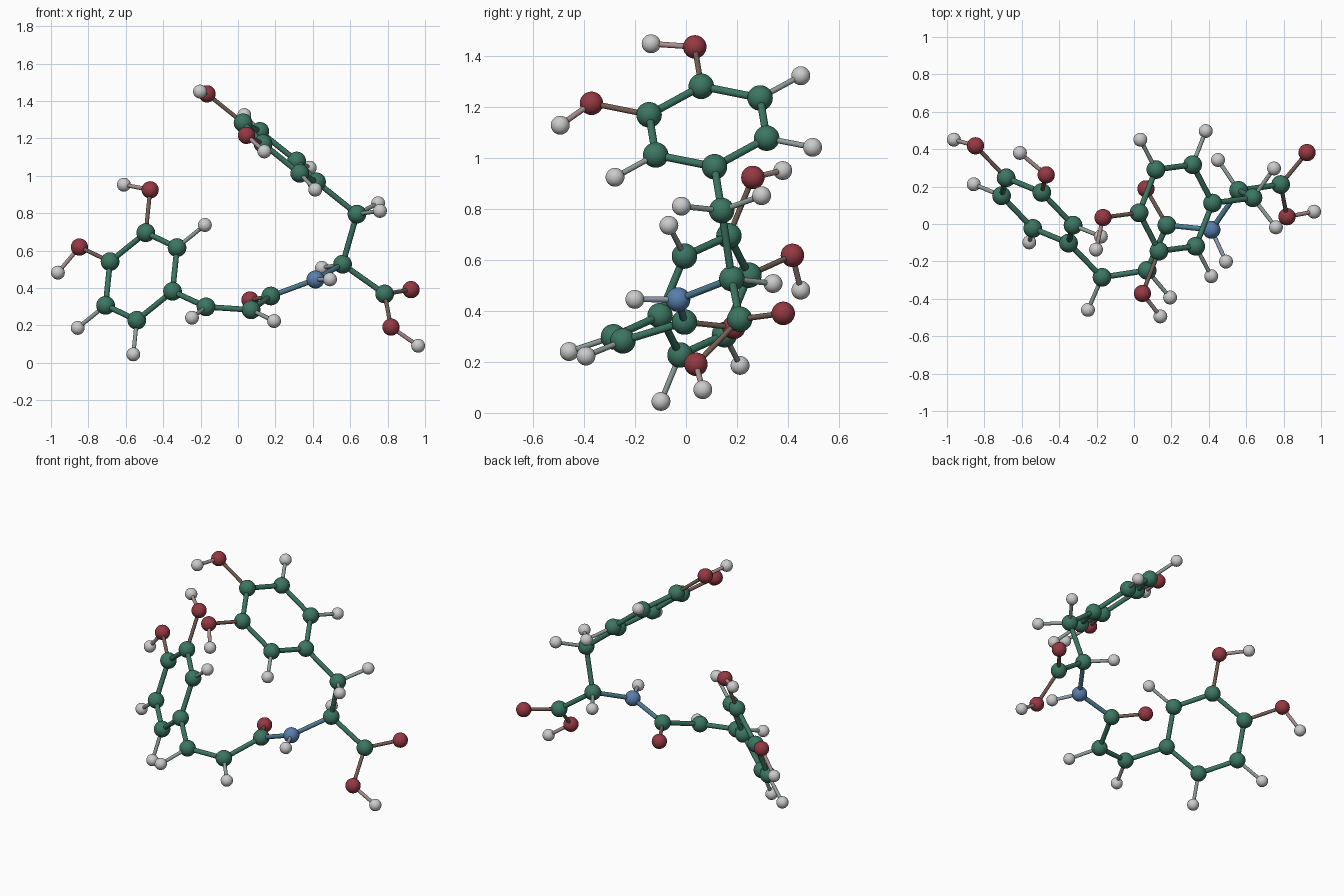
import bpy
from mathutils import Vector

if "Cube" in bpy.data.objects:
    bpy.data.objects.remove(bpy.data.objects["Cube"])

# element: (name, ball radius, stick radius, colour)
KINDS = {
    "C": ("carbon", 0.050, 0.015, (0.045, 0.18, 0.12)),
    "O": ("oxygen", 0.046, 0.011, (0.30, 0.040, 0.055)),
    "N": ("nitrogen", 0.048, 0.014, (0.10, 0.21, 0.42)),
    "H": ("hydrogen", 0.037, 0.011, (0.52, 0.52, 0.52)),
}


def material(name, rgb):
    m = bpy.data.materials.get(name) or bpy.data.materials.new(name)
    m.diffuse_color = (*rgb, 1)
    m.use_nodes = True
    m.node_tree.nodes["Principled BSDF"].inputs["Base Color"].default_value = m.diffuse_color
    return m


def smooth(ob):
    for p in ob.data.polygons:
        p.use_smooth = True


ball_meshes = {}


def atom(kind, pos):
    """Ball; returns (kind, position) for use in sticks."""
    name, r, _, rgb = KINDS[kind]
    pos = Vector(pos)
    if kind not in ball_meshes:
        bpy.ops.mesh.primitive_uv_sphere_add(segments=32, ring_count=16, radius=r, location=pos)
        ob = bpy.context.object
        smooth(ob)
        ob.data.materials.append(material(name, rgb))
        ball_meshes[kind] = ob.data
    else:
        ob = bpy.data.objects.new(name, ball_meshes[kind])
        ob.location = pos
        bpy.context.collection.objects.link(ob)
    ob.name = name + "_ball"
    return kind, pos


def bond(a, b):
    """Stick between two balls, coloured halfway between them."""
    (ka, pa), (kb, pb) = a, b
    na, _, ra, ca = KINDS[ka]
    nb, _, rb, cb = KINDS[kb]
    d = pb - pa
    bpy.ops.mesh.primitive_cylinder_add(vertices=16, radius=min(ra, rb), depth=d.length,
                                        location=(pa + pb) / 2,
                                        rotation=d.to_track_quat("Z", "Y").to_euler())
    ob = bpy.context.object
    ob.name = f"{na}_{nb}_stick"
    bpy.ops.object.shade_smooth_by_angle()
    mix = [(x + y) / 2 for x, y in zip(ca, cb)]
    ob.data.materials.append(material(f"{na}_{nb}_stick", mix))


def grow(parent, kind, pos):
    """Add an atom joined to an existing one."""
    new = atom(kind, pos)
    bond(parent, new)
    return new


def ring(ipso, ortho, para, hydroxyl_h):
    """Six-carbon ring with three hydrogens and two hydroxyls; returns first carbon."""
    ipso, ortho, para = Vector(ipso), Vector(ortho), Vector(para)
    c = (ipso + para) / 2
    u, v = ipso - c, ortho - c
    arms = [u, v, v - u, -u, -v, u - v]
    carbons = [atom("C", c + a) for a in arms]
    for i in range(6):
        bond(carbons[i], carbons[(i + 1) % 6])
    for i in (1, 4, 5):
        grow(carbons[i], "H", c + arms[i] * 1.78)
    for i, h in zip((2, 3), hydroxyl_h):
        grow(grow(carbons[i], "O", c + arms[i] * 1.98), "H", h)
    return carbons[0]


# two rings
upper = ring((0.42, 0.112, 0.967), (0.33, -0.119, 1.013), (0.027, 0.06, 1.283),
             [(0.141, -0.494, 1.13), (-0.203, -0.137, 1.45)])
lower = ring((-0.35, -0.102, 0.382), (-0.326, -0.006, 0.616), (-0.684, 0.247, 0.541),
             [(-0.61, 0.38, 0.952), (-0.963, 0.451, 0.482)])

# link from upper ring
link = grow(upper, "C", (0.636, 0.14, 0.795))
grow(link, "H", (0.759, -0.018, 0.812))
grow(link, "H", (0.749, 0.297, 0.853))
hub = grow(link, "C", (0.559, 0.18, 0.527))
grow(hub, "H", (0.449, 0.342, 0.508))

# acid end
acid = grow(hub, "C", (0.784, 0.211, 0.368))
grow(acid, "O", (0.925, 0.382, 0.391))
grow(grow(acid, "O", (0.818, 0.039, 0.191)), "H", (0.963, 0.066, 0.091))

# nitrogen bridge
nitrogen = grow(hub, "N", (0.414, -0.031, 0.445))
grow(nitrogen, "H", (0.492, -0.201, 0.446))
amide = grow(nitrogen, "C", (0.176, -0.006, 0.357))
grow(amide, "O", (0.064, 0.188, 0.336))

# chain to lower ring
chain_a = grow(amide, "C", (0.07, -0.248, 0.283))
grow(chain_a, "H", (0.193, -0.393, 0.223))
chain_b = grow(chain_a, "C", (-0.171, -0.285, 0.299))
grow(chain_b, "H", (-0.246, -0.459, 0.241))
bond(chain_b, lower)
